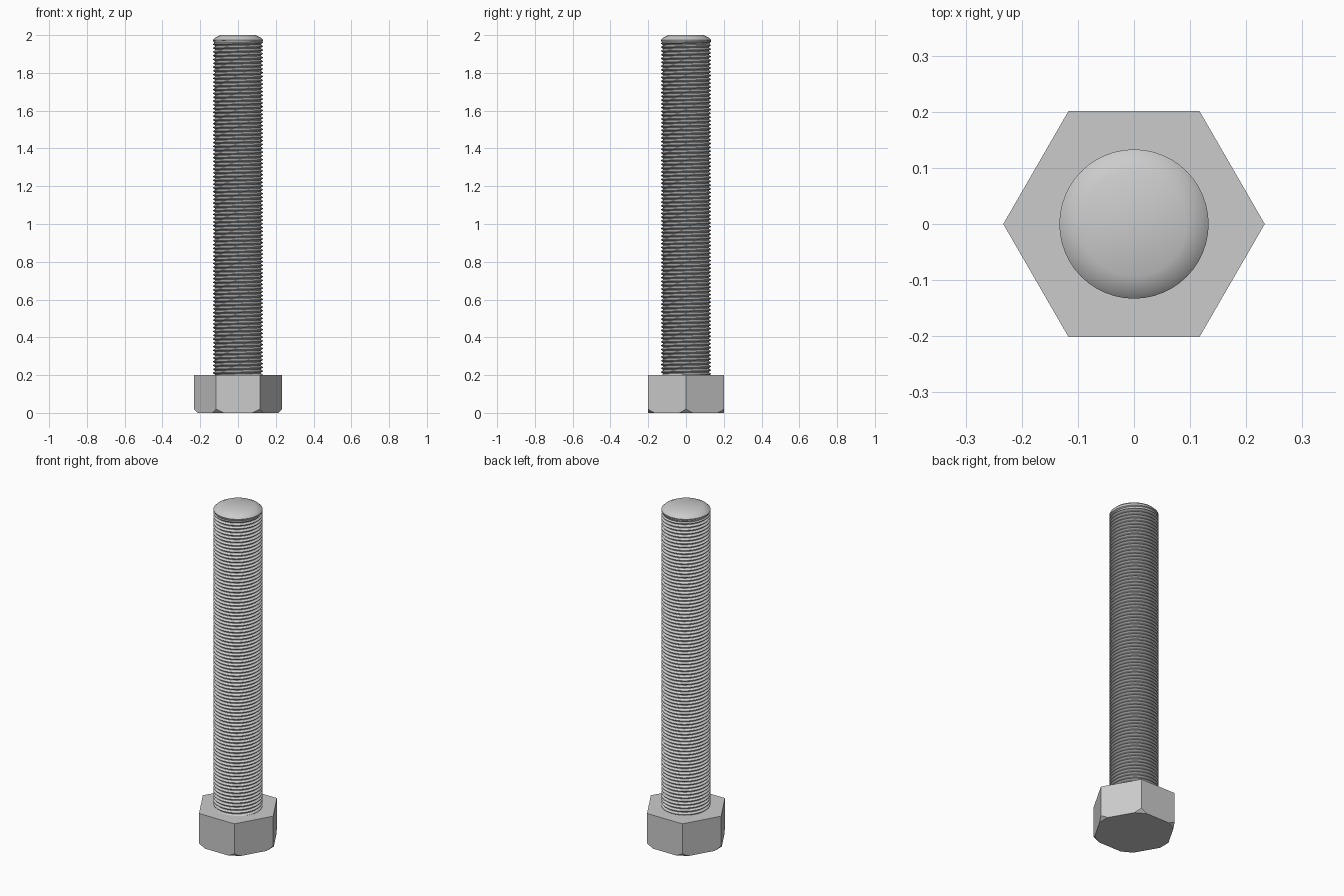
import bpy, bmesh
from math import sin, cos, pi
from mathutils import Vector

HEAD_R, HEAD_H = 0.233, 0.2
ROOT_R, CREST_R = 0.121, 0.133
PITCH, SEGMENTS = 0.02, 48
THREAD_START, THREAD_END = 0.17, 1.975

cube = bpy.data.objects.get("Cube")
if cube:
    bpy.data.objects.remove(cube, do_unlink=True)

steel = bpy.data.materials.new("grey_steel")
steel.use_nodes = True
steel.diffuse_color = (0.6, 0.6, 0.6, 1)
steel.node_tree.nodes["Principled BSDF"].inputs["Base Color"].default_value = (0.6, 0.6, 0.6, 1)


def finish(name, bm, smooth):
    """Turn a bmesh into a named steel object."""
    mesh = bpy.data.meshes.new(name)
    bm.to_mesh(mesh)
    bm.free()
    mesh.materials.append(steel)
    obj = bpy.data.objects.new(name, mesh)
    bpy.context.collection.objects.link(obj)
    if smooth:
        bpy.ops.object.select_all(action="DESELECT")
        obj.select_set(True)
        bpy.context.view_layer.objects.active = obj
        bpy.ops.object.shade_smooth_by_angle(angle=pi / 6)
    return obj


def ring(bm, radius, z, count):
    return [bm.verts.new((radius * cos(2 * pi * i / count), radius * sin(2 * pi * i / count), z))
            for i in range(count)]


def bridge(bm, low, high):
    for i in range(len(low)):
        j = (i + 1) % len(low)
        bm.faces.new((low[i], low[j], high[j], high[i]))


# Hexagonal head with its lower corners cut off at a slant
bm = bmesh.new()
low, high = ring(bm, HEAD_R, 0, 6), ring(bm, HEAD_R, HEAD_H, 6)
bridge(bm, low, high)
bm.faces.new(low[::-1])
bm.faces.new(high)
for i in range(6):
    out = Vector((cos(i * pi / 3), sin(i * pi / 3), 0))
    cut = bmesh.ops.bisect_plane(
        bm, geom=bm.verts[:] + bm.edges[:] + bm.faces[:],
        plane_co=out * HEAD_R + Vector((0, 0, 0.02)),
        plane_no=out - Vector((0, 0, 1)), clear_outer=True)
    edges = [e for e in cut["geom_cut"] if isinstance(e, bmesh.types.BMEdge)]
    bmesh.ops.holes_fill(bm, edges=edges)
bmesh.ops.recalc_face_normals(bm, faces=bm.faces)
finish("hex_head", bm, False)

# Helical thread: a V profile swept upward around the shaft
profile = [(0.0, ROOT_R), (0.12, ROOT_R), (0.5, CREST_R), (0.62, CREST_R)]
bm = bmesh.new()
turns = int((THREAD_END - THREAD_START) / PITCH) + 2
columns = []
for s in range(SEGMENTS + 1):
    angle = 2 * pi * s / SEGMENTS
    column = []
    for k in range(turns):
        for offset, r in profile:
            z = THREAD_START + PITCH * (k + offset + s / SEGMENTS - 1)
            column.append(bm.verts.new((r * cos(angle), r * sin(angle), min(z, THREAD_END))))
    columns.append(column)
for a, b in zip(columns, columns[1:]):
    for k in range(len(a) - 1):
        bm.faces.new((a[k], b[k], b[k + 1], a[k + 1]))
bmesh.ops.remove_doubles(bm, verts=bm.verts, dist=1e-5)
bmesh.ops.dissolve_degenerate(bm, dist=1e-5, edges=bm.edges)
finish("shaft_thread", bm, True)

# Chamfered tip closing the end of the shaft
bm = bmesh.new()
rings = [ring(bm, r, z, SEGMENTS) for r, z in
         [(ROOT_R - 0.002, 1.94), (CREST_R, THREAD_END), (0.123, 1.985), (0.093, 2.0)]]
for a, b in zip(rings, rings[1:]):
    bridge(bm, a, b)
bm.faces.new(rings[-1])
finish("shaft_tip", bm, True)
